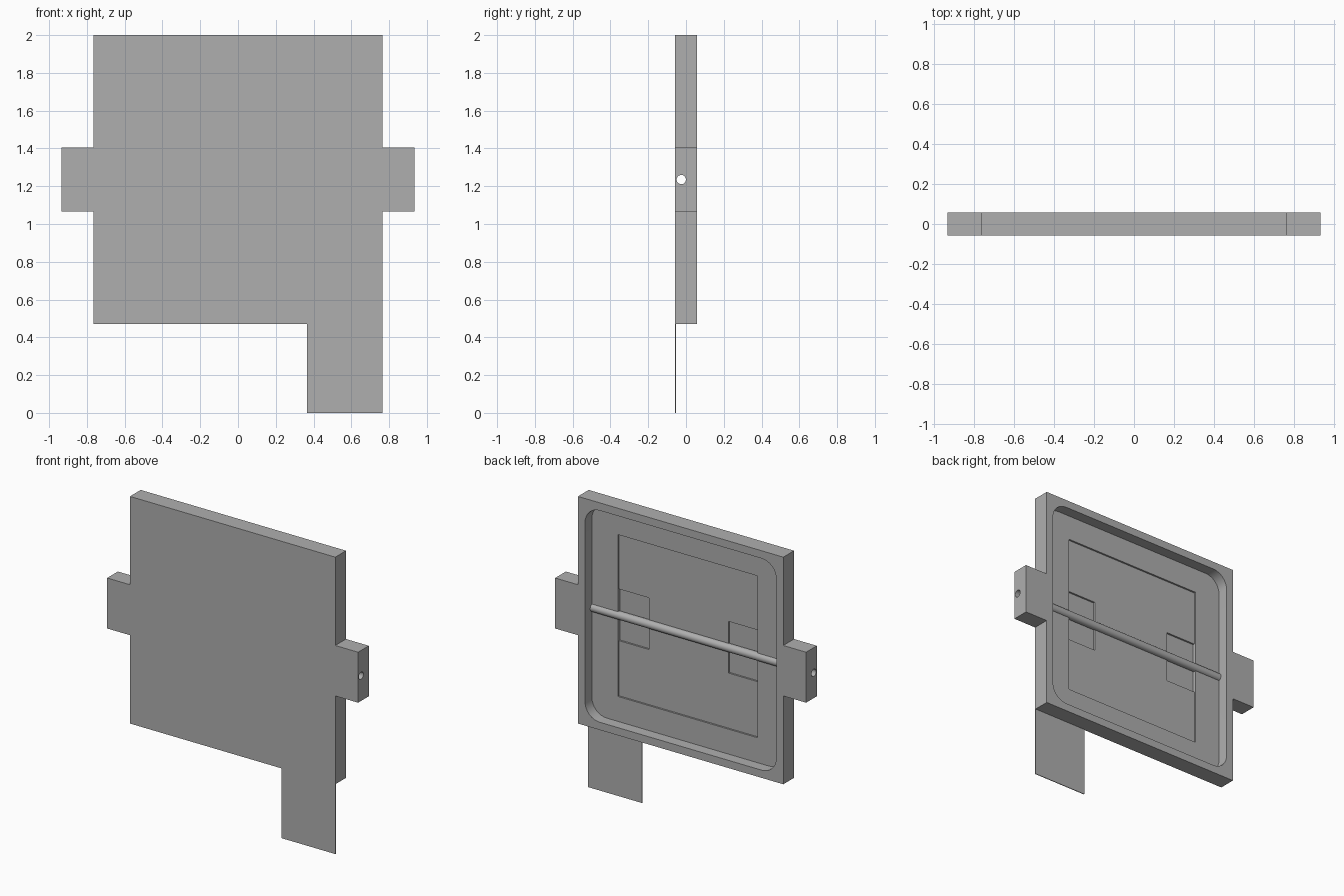
import bpy, bmesh, math
from mathutils import Matrix, Vector

cube = bpy.data.objects.get("Cube")
if cube:
    bpy.data.objects.remove(cube, do_unlink=True)

FRONT, BACK = -0.057, 0.057
MID_Z = 1.235          # height of the frame centre and the bore
BORE_Y = -0.025

grey = bpy.data.materials.new("plain grey")
grey.use_nodes = True
colour = (0.43, 0.43, 0.43, 1)
grey.diffuse_color = colour
grey.node_tree.nodes["Principled BSDF"].inputs["Base Color"].default_value = colour


def make_object(name, bm):
    bmesh.ops.recalc_face_normals(bm, faces=bm.faces)
    mesh = bpy.data.meshes.new(name)
    bm.to_mesh(mesh)
    bm.free()
    mesh.materials.append(grey)
    obj = bpy.data.objects.new(name, mesh)
    bpy.context.collection.objects.link(obj)
    return obj


def slab(name, outline, y0, y1):
    """Extrude an x-z outline from y0 to y1."""
    bm = bmesh.new()
    face = bm.faces.new([bm.verts.new((x, y0, z)) for x, z in outline])
    new = bmesh.ops.extrude_face_region(bm, geom=[face])["geom"]
    verts = [v for v in new if isinstance(v, bmesh.types.BMVert)]
    bmesh.ops.translate(bm, verts=verts, vec=(0, y1 - y0, 0))
    return make_object(name, bm)


def rectangle(x0, x1, z0, z1):
    return [(x0, z0), (x1, z0), (x1, z1), (x0, z1)]


def rounded_square(half, radius, steps=8):
    points = []
    for corner in range(4):
        mid = math.radians(45 + 90 * corner)
        cx = math.copysign(half - radius, math.cos(mid))
        cz = math.copysign(half - radius, math.sin(mid))
        for i in range(steps + 1):
            a = math.radians(90 * corner + 90 * i / steps)
            points.append((cx + radius * math.cos(a), MID_Z + cz + radius * math.sin(a)))
    return points


def rod(name, radius, length):
    bm = bmesh.new()
    turn = Matrix.Translation(Vector((0, BORE_Y, MID_Z))) @ Matrix.Rotation(math.pi / 2, 4, "Y")
    bmesh.ops.create_cone(bm, cap_ends=True, segments=32, radius1=radius,
                          radius2=radius, depth=length, matrix=turn)
    return make_object(name, bm)


def cut(target, cutter):
    mod = target.modifiers.new("cut " + cutter.name, "BOOLEAN")
    mod.operation = "DIFFERENCE"
    mod.solver = "EXACT"
    mod.object = cutter
    cutter.hide_render = True
    cutter.hide_set(True)


# Square frame with a mounting ear on each side
half, ear, ear_half = 0.765, 0.935, 0.17
right_side = [(half, MID_Z - half), (half, MID_Z - ear_half), (ear, MID_Z - ear_half),
              (ear, MID_Z + ear_half), (half, MID_Z + ear_half), (half, MID_Z + half)]
left_side = [(-x, z) for x, z in reversed(right_side)]
frame = slab("frame", right_side + left_side, FRONT, BACK)

# Stepped pockets in the back: rounded tray, panel recess, two hinge recesses
cut(frame, slab("tray_cutter", rounded_square(0.713, 0.11), -0.017, 0.1))
cut(frame, slab("panel_cutter", rectangle(-0.52, 0.52, MID_Z - 0.545, MID_Z + 0.545), -0.029, 0.09))
for side, name in ((1, "left"), (-1, "right")):
    outline = rectangle(side * 0.297, side * 0.52, MID_Z - 0.174, MID_Z + 0.174)
    cut(frame, slab(name + "_hinge_cutter", outline, -0.041, 0.08))

# Hollow axle across the tray, with its bore running out through both ears
axle = rod("axle_tube", 0.027, 1.43)
bore = rod("bore_cutter", 0.0245, 2.2)
cut(frame, bore)
cut(axle, bore)

# Thin tab hanging flush with the front
slab("hanging_tab", rectangle(0.365, half, 0, MID_Z - half), FRONT, FRONT + 0.005)

# Bake the cuts, drop the cutters and smooth only the round surfaces
bpy.context.view_layer.update()
graph = bpy.context.evaluated_depsgraph_get()
baked = {obj: bpy.data.meshes.new_from_object(obj.evaluated_get(graph)) for obj in (frame, axle)}
for obj, mesh in baked.items():
    obj.modifiers.clear()
    obj.data = mesh
for obj in [o for o in bpy.data.objects if o.name.endswith("_cutter")]:
    bpy.data.objects.remove(obj, do_unlink=True)
bpy.ops.object.select_all(action="DESELECT")
for obj in (frame, axle):
    obj.select_set(True)
bpy.context.view_layer.objects.active = frame
bpy.ops.object.shade_smooth_by_angle(angle=math.radians(30))
